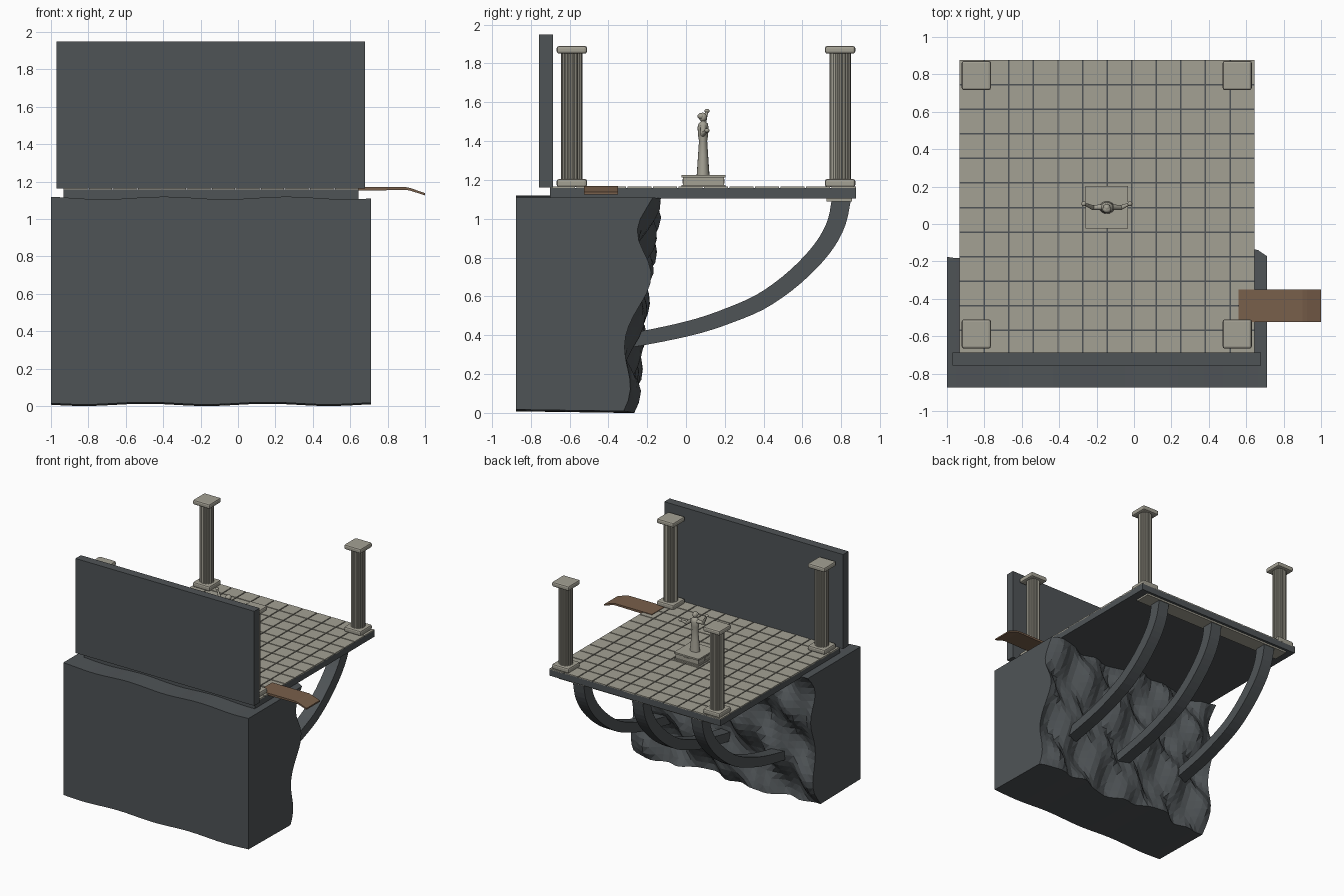
import bpy, bmesh, math
from mathutils import Vector, Matrix

if "Cube" in bpy.data.objects:
    bpy.data.objects.remove(bpy.data.objects["Cube"])


def material(name, rgb):
    m = bpy.data.materials.new(name)
    m.diffuse_color = (*rgb, 1)
    m.use_nodes = True
    m.node_tree.nodes["Principled BSDF"].inputs["Base Color"].default_value = m.diffuse_color
    return m


ROCK = material("dark slate", (0.078, 0.088, 0.094))
STONE = material("pale stone", (0.37, 0.355, 0.295))
WOOD = material("brown wood", (0.19, 0.115, 0.07))


def finish(name, bm, mat, smooth=False):
    bmesh.ops.recalc_face_normals(bm, faces=bm.faces)
    me = bpy.data.meshes.new(name)
    bm.to_mesh(me)
    bm.free()
    me.materials.append(mat)
    ob = bpy.data.objects.new(name, me)
    bpy.context.collection.objects.link(ob)
    if smooth:
        bpy.context.view_layer.objects.active = ob
        ob.select_set(True)
        bpy.ops.object.shade_smooth_by_angle(angle=math.radians(45))
        ob.select_set(False)
    return ob


def add_box(bm, x0, x1, y0, y1, z0, z1):
    m = (Matrix.Translation(((x0 + x1) / 2, (y0 + y1) / 2, (z0 + z1) / 2))
         @ Matrix.Diagonal((x1 - x0, y1 - y0, z1 - z0, 1)))
    bmesh.ops.create_cube(bm, size=1, matrix=m)


def box(name, mat, *dims, bevel=0):
    bm = bmesh.new()
    add_box(bm, *dims)
    ob = finish(name, bm, mat)
    if bevel:
        mod = ob.modifiers.new("soft_edges", 'BEVEL')
        mod.width, mod.segments = bevel, 2
    return ob


def loft(bm, rings):
    """Skin a list of equal-length closed rings and cap both ends."""
    vs = [[bm.verts.new(p) for p in r] for r in rings]
    n = len(vs[0])
    for a, b in zip(vs, vs[1:]):
        for i in range(n):
            j = (i + 1) % n
            bm.faces.new((a[i], a[j], b[j], b[i]))
    bm.faces.new(vs[0][::-1])
    bm.faces.new(vs[-1])


def add_limb(bm, a, b, r0, r1):
    a, b = Vector(a), Vector(b)
    rot = (b - a).to_track_quat('Z', 'Y').to_matrix().to_4x4()
    bmesh.ops.create_cone(bm, cap_ends=True, segments=10, radius1=r0, radius2=r1,
                          depth=(b - a).length,
                          matrix=Matrix.Translation((a + b) / 2) @ rot)


def add_ball(bm, c, rx, ry, rz):
    bmesh.ops.create_uvsphere(bm, u_segments=14, v_segments=8, radius=1,
                              matrix=Matrix.Translation(c) @ Matrix.Diagonal((rx, ry, rz, 1)))


# cliff: sections along x, each with a straight front and a rugged back
def rugged(x, z):
    return (-0.315 + 0.11 * z + 0.042 * math.sin(12.5 * (z - 0.53) - 7 * (x - 0.71))
            + 0.024 * math.sin(17 * (x - 0.71) + 6 * z + 3.5)
            + 0.012 * math.sin(29 * x - 16 * z))


NX, NZ = 36, 20
sections = []
for i in range(NX + 1):
    x = -1 + 1.71 * i / NX
    low = 0.014 + 0.006 * math.cos(9.6 * (x + 1.15))
    top = 1.112 + 0.007 * math.cos(9.6 * (x + 1.05))
    ring = [(x, -0.875, top), (x, -0.875, low)]
    for k in range(NZ + 1):
        t = k / NZ
        z = (low - 0.008) * (1 - t) + top * t
        ring.append((x, rugged(x, z), z))
    sections.append(ring)
bm = bmesh.new()
loft(bm, sections)
bmesh.ops.triangulate(bm, faces=[f for f in bm.faces if len(f.verts) == 4
                                 and f.calc_center_median().y > -0.5])
finish("cliff", bm, ROCK)

# rear wall panel and platform slab
box("wall", ROCK, -0.97, 0.68, -0.757, -0.686, 1.162, 1.95)
box("platform_slab", ROCK, -0.932, 0.645, -0.70, 0.876, 1.105, 1.158)
box("support_beam", STONE, -0.86, 0.575, 0.725, 0.855, 1.09, 1.106)

# floor tiles, twelve by twelve
bm = bmesh.new()
N, GAP = 12, 0.004
sx, sy = 1.577 / N, 1.576 / N
for i in range(N):
    for j in range(N):
        x, y = -0.932 + i * sx, -0.70 + j * sy
        add_box(bm, x + (GAP if i else 0), x + sx - (GAP if i < N - 1 else 0),
                y + (GAP if j else 0), y + sy - (GAP if j < N - 1 else 0), 1.154, 1.165)
finish("floor_tiles", bm, STONE)

# fluted pillars with square bases and capitals
for cx in (-0.843, 0.552):
    for cy in (-0.588, 0.794):
        for part, z0, z1 in (("pillar_base", 1.163, 1.205), ("pillar_capital", 1.85, 1.89)):
            box(part, STONE, cx - 0.078, cx + 0.078, cy - 0.078, cy + 0.078, z0, z1, bevel=0.012)
        bm = bmesh.new()
        rings = []
        for z in (1.2, 1.855):
            ring = []
            for i in range(48):
                a = math.tau * i / 48
                r = (0.055, 0.055, 0.050)[i % 3]
                ring.append((cx + r * math.cos(a), cy + r * math.sin(a), z))
            rings.append(ring)
        loft(bm, rings)
        finish("pillar_shaft", bm, STONE)

# curved braces swept along a smooth path
path = [(-0.36, 0.36), (-0.12, 0.405), (0.07, 0.45), (0.23, 0.505), (0.38, 0.57), (0.52, 0.665),
        (0.64, 0.775), (0.725, 0.88), (0.777, 0.985), (0.80, 1.10)]
pts = []
for i in range(len(path) - 1):
    p = [Vector(path[min(max(i + d, 0), len(path) - 1)]) for d in (-1, 0, 1, 2)]
    for s in range(3):
        t = s / 3
        pts.append(0.5 * (2 * p[1] + (p[2] - p[0]) * t + (2 * p[0] - 5 * p[1] + 4 * p[2] - p[3]) * t * t
                          + (3 * p[1] - p[0] - 3 * p[2] + p[3]) * t ** 3))
pts.append(Vector(path[-1]))
for cx in (-0.69, -0.145, 0.40):
    rings = []
    for i, p in enumerate(pts):
        d = (pts[min(i + 1, len(pts) - 1)] - pts[max(i - 1, 0)]).normalized()
        n = Vector((-d.y, d.x)) * (0.036 + 0.013 * i / (len(pts) - 1))
        a, b = p + n, p - n
        rings.append([(cx - 0.05, *a), (cx + 0.05, *a), (cx + 0.05, *b), (cx - 0.05, *b)])
    bm = bmesh.new()
    loft(bm, rings)
    finish("brace", bm, ROCK)

# wooden gangplank with a drooping end
bm = bmesh.new()
outline = [(0.56, 1.15), (0.56, 1.17), (0.90, 1.17), (0.925, 1.164), (1.0, 1.138),
           (1.0, 1.126), (0.925, 1.15), (0.90, 1.155)]
loft(bm, [[(x, y, z) for x, z in outline] for y in (-0.525, -0.35)])
finish("gangplank", bm, WOOD)

# pedestal with lip and side plaques
px, py = -0.145, 0.09
for part, h, z0, z1 in (("pedestal_foot", 0.114, 1.163, 1.175), ("pedestal_body", 0.105, 1.17, 1.215),
                        ("pedestal_top", 0.114, 1.213, 1.226)):
    box(part, STONE, px - h, px + h, py - h, py + h, z0, z1)
for s in (-1, 1):
    x, y = px + s * 0.106, py + s * 0.106
    box("plaque", STONE, x - 0.003, x + 0.003, py - 0.025, py + 0.025, 1.182, 1.206)
    box("plaque", STONE, px - 0.025, px + 0.025, y - 0.003, y + 0.003, 1.182, 1.206)

# statue: robe, head, outstretched arms
bm = bmesh.new()
robe = [(1.224, 0.036), (1.25, 0.034), (1.33, 0.028), (1.40, 0.023), (1.43, 0.028),
        (1.47, 0.031), (1.49, 0.026), (1.503, 0.010), (1.515, 0.010)]
loft(bm, [[(px + r * 1.15 * math.cos(math.tau * i / 16), py - 0.002 + r * 0.92 * math.sin(math.tau * i / 16), z)
           for i in range(16)] for z, r in robe])
finish("statue_robe", bm, STONE, True)
bm = bmesh.new()
add_ball(bm, (px, py - 0.003, 1.523), 0.020, 0.021, 0.024)
add_ball(bm, (px, py - 0.012, 1.528), 0.023, 0.019, 0.017)
finish("statue_head", bm, STONE, True)
bm = bmesh.new()
for s, ez, hz in ((-1, 1.475, 1.555), (1, 1.435, 1.455)):
    shoulder = (px + s * 0.026, py, 1.475)
    elbow = (px + s * 0.075, py - 0.002, ez)
    hand = (px + s * 0.123, py + 0.018, hz)
    add_limb(bm, shoulder, elbow, 0.016, 0.013)
    add_limb(bm, elbow, hand, 0.013, 0.007)
    add_ball(bm, elbow, 0.013, 0.013, 0.013)
    add_ball(bm, hand, 0.013, 0.013, 0.011)
finish("statue_arms", bm, STONE, True)
